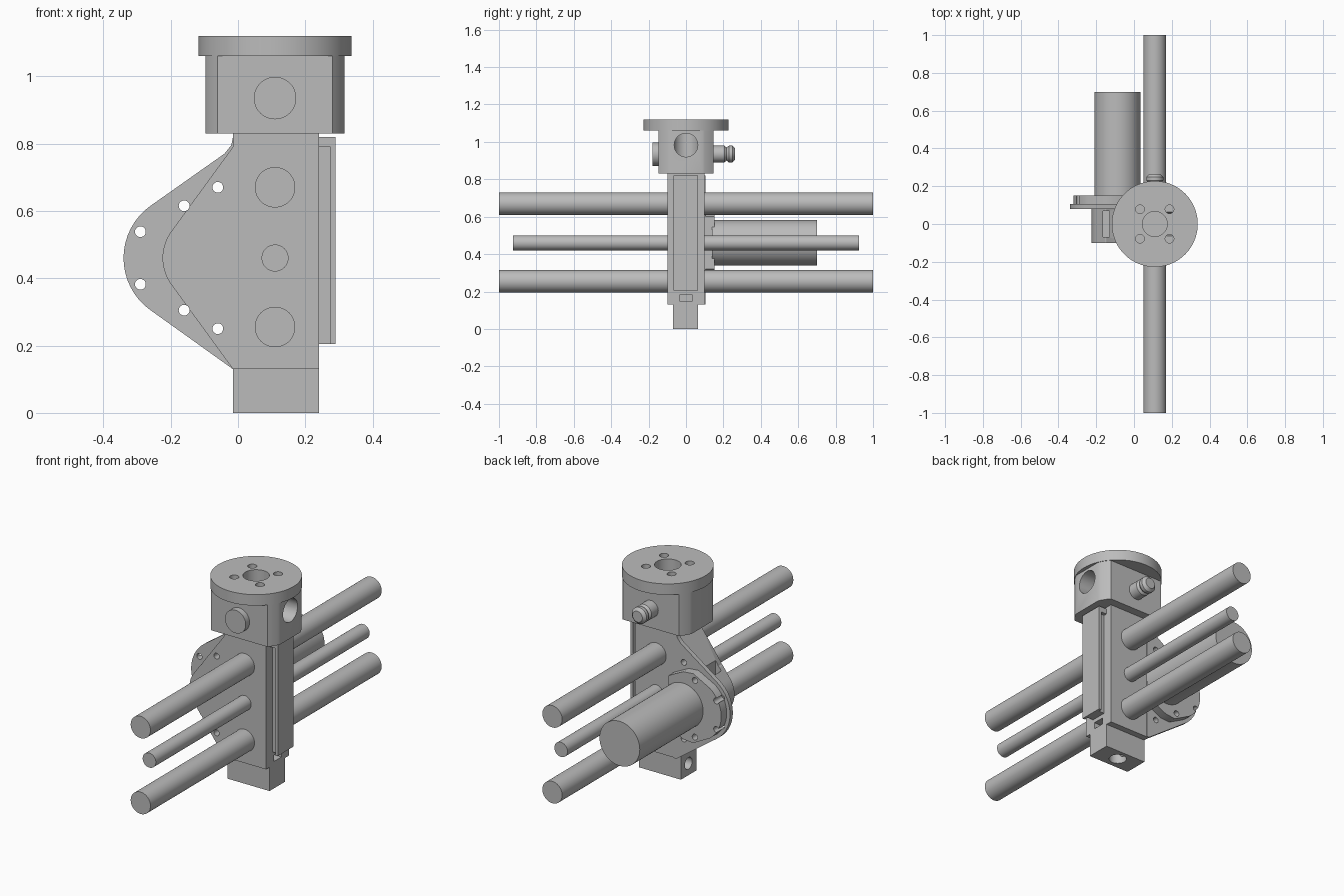
import bpy, bmesh, math
from mathutils import Matrix, Vector

if "Cube" in bpy.data.objects:
    bpy.data.objects.remove(bpy.data.objects["Cube"])

grey = bpy.data.materials.new("machined_grey")
grey.use_nodes = True
COLOR = (0.5, 0.5, 0.5, 1)
grey.diffuse_color = COLOR
grey.node_tree.nodes["Principled BSDF"].inputs["Base Color"].default_value = COLOR

AX = 0.11    # x of the main axis
MID = 0.46   # height of the drive axis
TURN = {"x": Matrix.Rotation(math.pi / 2, 4, "Y"),
        "y": Matrix.Rotation(-math.pi / 2, 4, "X"),
        "z": Matrix()}


def finish(name, bm):
    bmesh.ops.recalc_face_normals(bm, faces=bm.faces)
    me = bpy.data.meshes.new(name)
    bm.to_mesh(me)
    bm.free()
    me.materials.append(grey)
    ob = bpy.data.objects.new(name, me)
    bpy.context.collection.objects.link(ob)
    return ob


def box(name, x, y, z):
    bm = bmesh.new()
    bmesh.ops.create_cube(bm, size=1)
    for v in bm.verts:
        v.co = Vector([(r[0] + r[1]) / 2 + c * (r[1] - r[0]) for r, c in zip((x, y, z), v.co)])
    return finish(name, bm)


def cyl(name, axis, center, r, a, b, seg=48):
    """Cylinder along an axis, from a to b; center gives the other coordinates."""
    bm = bmesh.new()
    bmesh.ops.create_cone(bm, cap_ends=True, segments=seg, radius1=r, radius2=r, depth=b - a)
    c = Vector(center)
    c["xyz".index(axis)] = (a + b) / 2
    bm.transform(Matrix.Translation(c) @ TURN[axis])
    return finish(name, bm)


def plate(name, outline, y0, y1):
    """Extrude an x-z outline from y0 to y1."""
    bm = bmesh.new()
    face = bm.faces.new([bm.verts.new((x, y0, z)) for x, z in outline])
    new = bmesh.ops.extrude_face_region(bm, geom=[face])["geom"]
    bmesh.ops.translate(bm, vec=(0, y1 - y0, 0), verts=[g for g in new if isinstance(g, bmesh.types.BMVert)])
    return finish(name, bm)


def combine(ob, cutters, operation="DIFFERENCE"):
    bpy.context.view_layer.objects.active = ob
    for c in cutters:
        m = ob.modifiers.new("cut", "BOOLEAN")
        m.operation, m.solver, m.object = operation, "EXACT", c
        bpy.ops.object.modifier_apply(modifier=m.name)
        bpy.data.objects.remove(c)


def smooth(ob):
    bpy.ops.object.select_all(action="DESELECT")
    ob.select_set(True)
    bpy.context.view_layer.objects.active = ob
    bpy.ops.object.shade_smooth_by_angle(angle=math.radians(30))


def arc(cx, r, half, n=16):
    """Arc bulging to -x, from its upper end to its lower end."""
    angles = [math.radians(180 - half + 2 * half * i / n) for i in range(n + 1)]
    return [(cx + r * math.cos(a), MID + r * math.sin(a)) for a in angles]


# Column and foot
column = box("column", (-0.015, 0.24), (-0.1, 0.1), (0.13, 0.83))
combine(column, [box("slot", (0.18, 0.3), (-0.033, 0.033), (0.147, 0.183))]
        + [cyl("slot_end", "x", (0, s * 0.033, 0.165), 0.018, 0.18, 0.3, 24) for s in (-1, 1)])
foot = box("foot", (-0.015, 0.24), (-0.07, 0.065), (0, 0.13))
combine(foot, [cyl("bottom_hole", "z", (AX, 0, 0), 0.045, -0.1, 0.1),
               cyl("side_hole", "x", (0, 0, 0.065), 0.032, -0.1, 0.1)])

# Side cover on a narrower web with a top cap
box("side_cover", (0.275, 0.29), (-0.068, 0.065), (0.205, 0.82))
box("side_cover_web", (0.235, 0.28), (-0.045, 0.045), (0.205, 0.8))
box("side_cover_cap", (0.235, 0.28), (-0.068, 0.065), (0.79, 0.82))

# Gear housing and mounting plates
holes = [(-0.06, 0.21), (-0.16, 0.155), (-0.29, 0.078)]


def screw_cutters():
    return [cyl("screw_hole", "y", (x, 0, MID + s * dz), 0.016, -0.3, 0.3, 24)
            for x, dz in holes for s in (-1, 1)]


housing = plate("gear_housing", [(0, 0.79), (-0.015, 0.79)] + arc(-0.09, 0.134, 38)
                + [(-0.015, 0.13), (0, 0.13)], -0.1, 0.085)
combine(housing, [box("pocket", (-0.165, -0.13), (-0.07, 0.07), (0.5, 0.7))] + screw_cutters())
mount = plate("mount_plate", [(0, 0.82), (-0.015, 0.82), (-0.02, 0.795), (-0.04, 0.77)]
              + arc(-0.15, 0.19, 54) + [(-0.015, 0.13), (0, 0.13)], 0.08, 0.105)
combine(mount, screw_cutters())
motor_plate = plate("motor_plate", [(0.0, 0.6), (-0.09, 0.645), (-0.15, 0.65)]
                    + arc(-0.15, 0.17, 54) + [(-0.15, 0.27), (-0.09, 0.275), (0.0, 0.32)], 0.1, 0.152)
combine(motor_plate, screw_cutters())
motor = cyl("motor", "y", (-0.088, 0, MID), 0.122, 0.14, 0.7, 64)

# Guide rods and lead screw
rods = [cyl("upper_rod", "y", (AX, 0, 0.67), 0.06, -1, 1),
        cyl("lower_rod", "y", (AX, 0, 0.255), 0.06, -1, 1),
        cyl("drive_screw", "y", (AX, 0, MID), 0.04, -0.925, 0.925)]

# Head: a drum with four flattened sides, bored from the top and one side
head = cyl("head", "z", (AX, 0, 0), 0.225, 0.83, 1.065, 96)
combine(head, [box("flats", (AX - 0.207, AX + 0.207), (-0.147, 0.147), (0.8, 1.1))], "INTERSECT")
flange = cyl("top_flange", "z", (AX, 0, 0), 0.2275, 1.06, 1.12, 96)


def bores():
    small = [cyl("bolt_hole", "z", (AX + sx * 0.078, sy * 0.078, 0), 0.023, 0.98, 1.2, 24)
             for sx in (-1, 1) for sy in (-1, 1)]
    return small + [cyl("bore", "z", (AX, 0, 0), 0.066, 0.92, 1.2)]


combine(head, bores() + [cyl("side_bore", "x", (0, 0, 0.983), 0.063, AX, 0.4)])
combine(flange, bores())

# Front cap and rear nozzle
cap = cyl("front_cap", "y", (AX, 0, 0.935), 0.063, -0.18, -0.14)
profile = [(0, 0.14), (0.045, 0.14), (0.045, 0.205), (0.035, 0.217), (0.045, 0.23),
           (0.045, 0.248), (0.03, 0.263), (0, 0.263)]
bm = bmesh.new()
ring = [bm.verts.new((AX + r, y, 0.935)) for r, y in profile]
edges = [bm.edges.new(p) for p in zip(ring, ring[1:])]
bmesh.ops.spin(bm, geom=ring + edges, cent=(AX, 0, 0.935), axis=(0, 1, 0), angle=2 * math.pi, steps=32)
bmesh.ops.remove_doubles(bm, verts=bm.verts, dist=0.0005)
nozzle = finish("rear_nozzle", bm)

for ob in [column, foot, housing, mount, motor_plate, motor, head, flange, cap, nozzle] + rods:
    smooth(ob)
